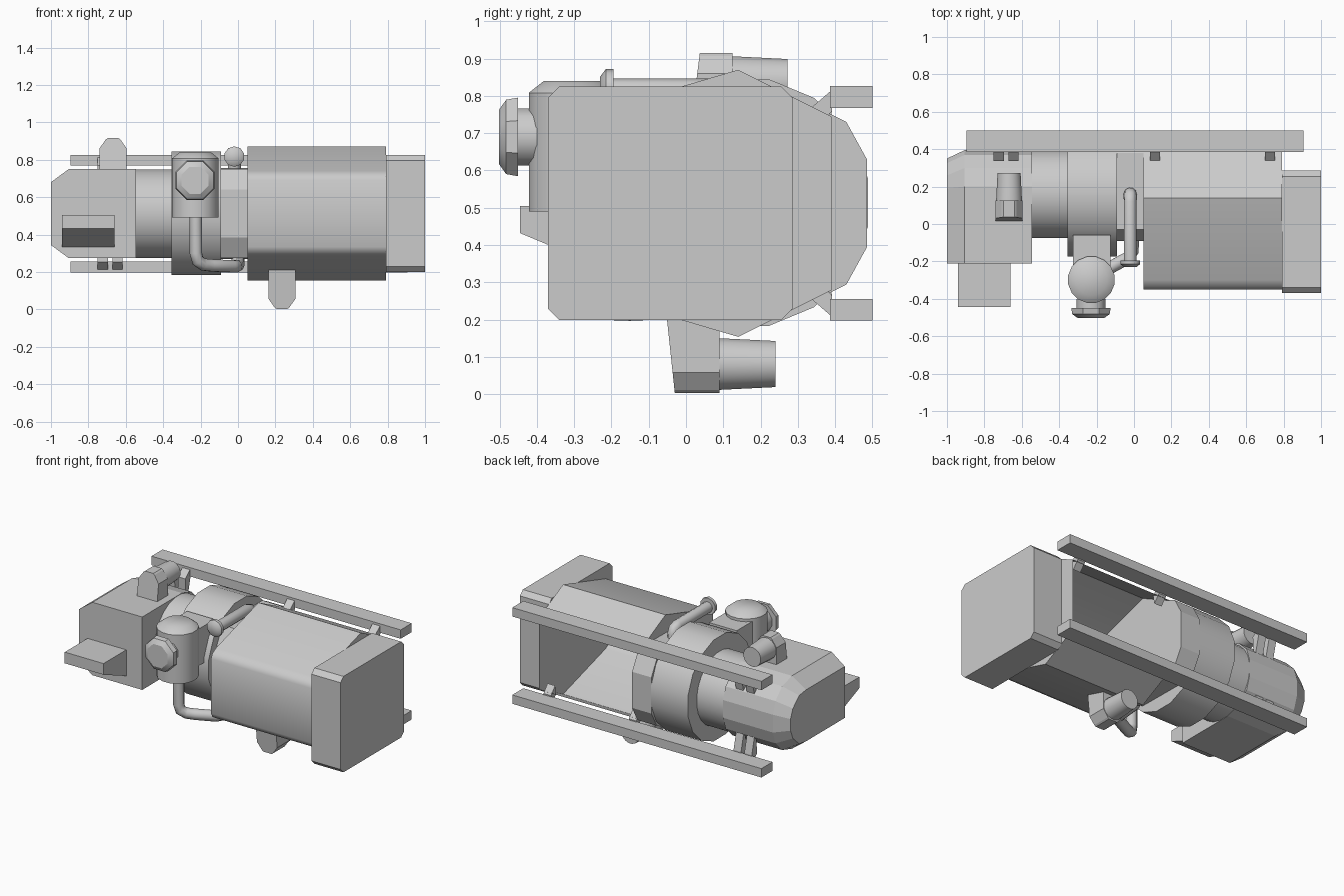
import bpy, bmesh
from math import pi, cos, sin
from mathutils import Vector

if "Cube" in bpy.data.objects:
    bpy.data.objects.remove(bpy.data.objects["Cube"])


def finish(name, bm, smooth=None):
    bmesh.ops.recalc_face_normals(bm, faces=bm.faces[:])
    me = bpy.data.meshes.new(name)
    bm.to_mesh(me)
    bm.free()
    ob = bpy.data.objects.new(name, me)
    bpy.context.collection.objects.link(ob)
    if smooth:
        bpy.ops.object.select_all(action='DESELECT')
        ob.select_set(True)
        bpy.context.view_layer.objects.active = ob
        bpy.ops.object.shade_smooth_by_angle(angle=smooth)
    return ob


def loft(name, rings, smooth=None, skip=()):
    """Skin matching rings of points, cap both ends, optionally skip sides."""
    bm = bmesh.new()
    vs = [[bm.verts.new(p) for p in r] for r in rings]
    n = len(vs[0])
    for a, b in zip(vs, vs[1:]):
        for i in range(n):
            if i not in skip:
                j = (i + 1) % n
                bm.faces.new((a[i], a[j], b[j], b[i]))
    bm.faces.new(vs[0])
    bm.faces.new(vs[-1])
    return finish(name, bm, smooth)


def prism(name, prof, x0, x1, smooth=None, skip=()):
    return loft(name, [[(x, y, z) for y, z in prof] for x in (x0, x1)], smooth, skip)


def box(name, x, y, z):
    return prism(name, [(y[0], z[0]), (y[1], z[0]), (y[1], z[1]), (y[0], z[1])], *x)


def turned(name, axis, centre, stations, n, smooth=0.8):
    """Stacked circles (position, radius) along an axis."""
    rings = []
    for t, r in stations:
        ring = []
        for i in range(n):
            a = 2 * pi * (i + .5) / n
            u, v = r * cos(a), r * sin(a)
            ring.append({'x': (t, centre[0] + u, centre[1] + v),
                         'y': (centre[0] + u, t, centre[1] + v),
                         'z': (centre[0] + u, centre[1] + v, t)}[axis])
        rings.append(ring)
    return loft(name, rings, smooth)


def pipe(name, pts, r, n=10):
    """Round tube swept along points."""
    pts = [Vector(p) for p in pts]
    rings, u = [], None
    for i, p in enumerate(pts):
        t = (pts[min(i + 1, len(pts) - 1)] - pts[max(i - 1, 0)]).normalized()
        if u is None:
            u = t.orthogonal()
        u = (u - t * u.dot(t)).normalized()
        w = t.cross(u)
        rings.append([p + r * (cos(2 * pi * k / n) * u + sin(2 * pi * k / n) * w) for k in range(n)])
    return loft(name, rings, 0.9)


MID = .512


def sym(half):
    """Mirror an upper half profile about the machine axis height."""
    return half + [(y, 2 * MID - z) for y, z in reversed(half)]


# main housing: thin shell, open at the back
prism("main_housing", sym([(-.35, .69), (-.335, .72), (-.30, .74), (.14, .87), (.39, .745)]),
      .05, .79, .6, skip=(4,))

# end cover with chamfered edges
prism("end_cover", sym([(-.37, .795), (-.34, .825), (.255, .825), (.285, .795)]), .79, 1.0)

# coupling flange, drum and neck
prism("flange", sym([(-.09, .64), (-.03, .75), (.38, .755), (.43, .73), (.485, .63)]), -.09, .05)
turned("drum", 'x', (.157, .514), [(-.355, .337), (-.09, .337)], 16, .6)
turned("neck", 'x', (.16, MID), [(-.545, .238), (-.35, .238)], 24, .6)

# left head: flat front, rounded back, bevelled outer end
outer = sym([(-.21, .75), (.20, .75), (.30, .72), (.37, .65), (.395, .57)])
inner = sym([(-.21, .68), (.19, .68), (.26, .67), (.325, .61), (.35, .55)])
loft("left_head", [[(x, y, z) for y, z in p]
                   for x, p in ((-1, inner), (-.905, outer), (-.545, outer))])

# wedge box on the front of the head
prism("front_wedge", [(-.445, .505), (-.445, .432), (-.2, .33), (-.2, .505)], -.94, -.66)


# port blocks with round spigots
def port(name, x, base, tip, y0, y1, y2, s):
    w = .073
    prof = [(-w, base), (-w, tip - s * .055), (-.04, tip - s * .008), (-.03, tip),
            (.03, tip), (.04, tip - s * .008), (w, tip - s * .055), (w, base)]
    span = tip - base
    front = [(x + u, y0 + .022 * (z - base) / span, z) for u, z in prof]
    back = [(x + u, y1, z) for u, z in prof]
    loft(name + "_block", [front, back])
    turned(name + "_spigot", 'y', (x, tip - s * .078), [(y1 - .01, .071), (y2, .063)], 16)


port("upper_port", -.668, .74, .915, .015, .125, .272, 1)
port("lower_port", .235, .21, .003, -.052, .09, .24, -1)

# filter canister, its bracket and front cap
turned("canister", 'z', (-.228, -.298), [(.49, .126), (.808, .126), (.84, .085)], 16)
box("canister_bracket", (-.325, -.125), (-.25, -.06), (.55, .79))
turned("cap_neck", 'y', (-.23, .69), [(-.455, .079), (-.40, .079)], 12)
turned("cap", 'y', (-.23, .69), [(-.502, .078), (-.482, .108), (-.45, .114)], 8, .5)

# drain pipe below the canister
pipe("drain_pipe", [(-.225, -.29, .50), (-.225, -.29, .30), (-.215, -.285, .26),
                    (-.185, -.265, .24), (-.14, -.24, .235), (-.03, -.18, .23),
                    (-.01, -.15, .23), (.0, .0, .235), (.0, .08, .30)], .034)

# filler tube over the flange with end knob
pipe("filler_tube", [(-.02, -.21, .812), (-.02, .12, .812), (-.02, .148, .803),
                     (-.02, .16, .775), (-.02, .16, .70)], .035)
turned("filler_knob", 'y', (-.02, .817), [(-.23, .035), (-.215, .055), (-.195, .055)], 10)

# mounting rails and their brackets, top and bottom
for label, flip in (("upper", False), ("lower", True)):
    zs = (.768, .826)
    box(label + "_rail", (-.895, .905), (.386, .5),
        tuple(2 * MID - z for z in reversed(zs)) if flip else zs)
    for i, (x, tip) in enumerate(((-.723, .59), (-.645, .59), (.112, .71), (.728, .71))):
        prof = [(.338, .77), (.39, .815), (.392, .76), (.35, tip)]
        if flip:
            prof = [(y, 2 * MID - z) for y, z in prof]
        prism(f"{label}_bracket_{i + 1}", prof, x - .027, x + .027)
